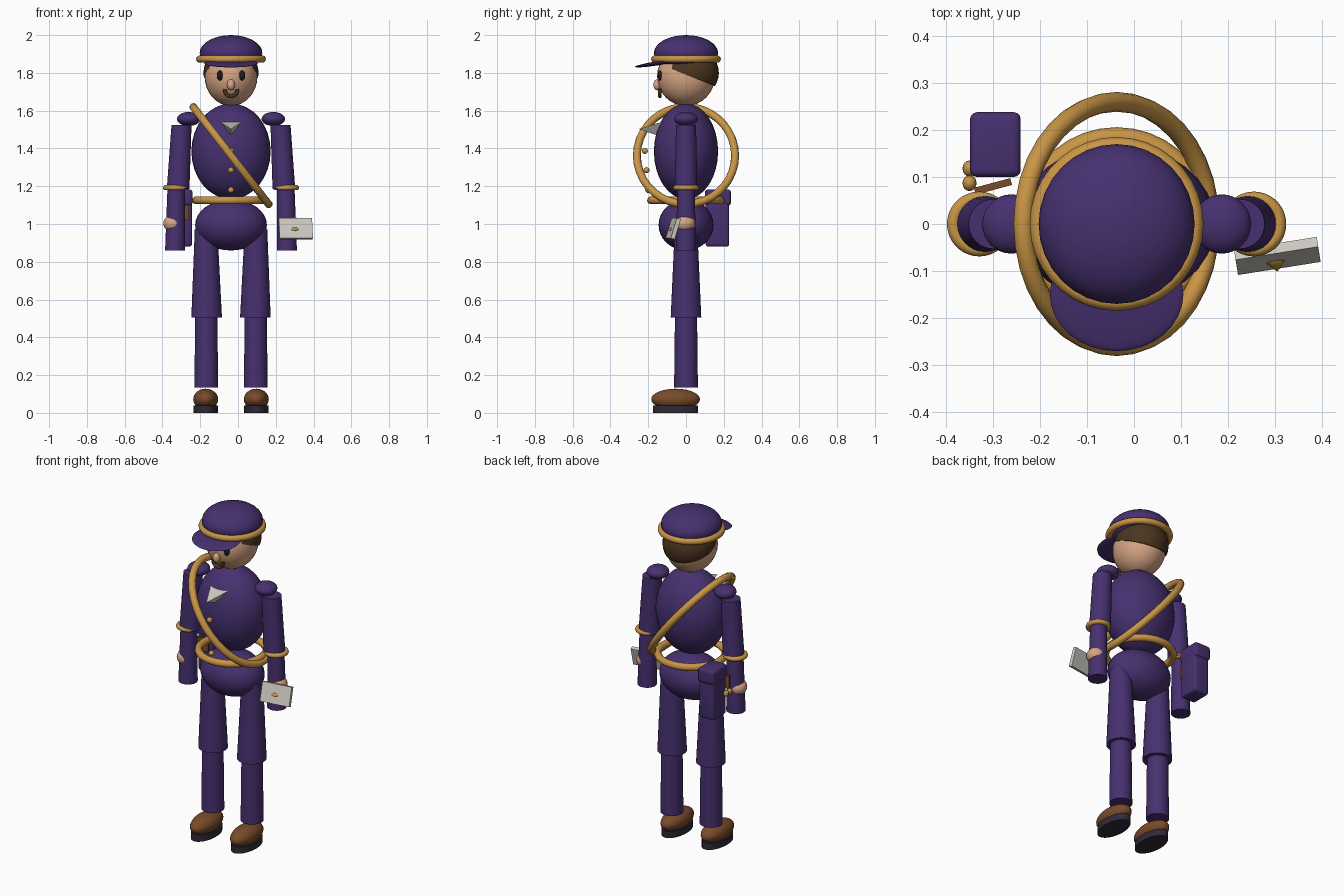
import bpy, bmesh, math
from mathutils import Vector, Matrix

if "Cube" in bpy.data.objects:
    bpy.data.objects.remove(bpy.data.objects["Cube"])

CX = -0.037  # body centre line


def material(name, col):
    m = bpy.data.materials.new(name)
    m.diffuse_color = (*col, 1)
    m.use_nodes = True
    m.node_tree.nodes["Principled BSDF"].inputs["Base Color"].default_value = m.diffuse_color
    return m


PURPLE = material("uniform purple", (0.062, 0.030, 0.160))
GOLD = material("gold trim", (0.58, 0.30, 0.060))
SKIN = material("skin", (0.68, 0.38, 0.23))
HAIR = material("dark brown hair", (0.070, 0.035, 0.014))
LEATHER = material("brown leather", (0.19, 0.070, 0.022))
SOLE = material("dark sole", (0.030, 0.022, 0.040))
PAPER = material("paper", (0.62, 0.60, 0.55))
BLACK = material("eye black", (0.012, 0.010, 0.012))


def finish(name, bm, mat, smooth=True):
    bmesh.ops.recalc_face_normals(bm, faces=bm.faces)
    me = bpy.data.meshes.new(name)
    bm.to_mesh(me)
    bm.free()
    me.materials.append(mat)
    ob = bpy.data.objects.new(name, me)
    bpy.context.collection.objects.link(ob)
    if smooth:
        bpy.context.view_layer.objects.active = ob
        ob.select_set(True)
        bpy.ops.object.shade_smooth_by_angle(angle=math.radians(40))
        ob.select_set(False)
    return ob


def ellipsoid(name, loc, radii, mat, tilt=0, cut=None, seg=32):
    bm = bmesh.new()
    m = Matrix.Translation(loc) @ Matrix.Rotation(tilt, 4, 'X') @ Matrix.Diagonal((*radii, 1))
    bmesh.ops.create_uvsphere(bm, u_segments=seg, v_segments=seg // 2, radius=1, matrix=m)
    if cut:  # keep the side the plane normal points to
        bmesh.ops.bisect_plane(bm, geom=bm.verts[:] + bm.edges[:] + bm.faces[:],
                               plane_co=cut[0], plane_no=cut[1], clear_inner=True)
        bmesh.ops.holes_fill(bm, edges=[e for e in bm.edges if e.is_boundary])
    return finish(name, bm, mat)


def limb(name, top, bottom, r_top, r_bottom, mat, sy=1.0, seg=32):
    """Tapered round tube between two points."""
    bm = bmesh.new()
    rings = []
    for p, r in ((top, r_top), (bottom, r_bottom)):
        rings.append([bm.verts.new((p[0] + r * math.cos(a), p[1] + r * sy * math.sin(a), p[2]))
                      for a in (2 * math.pi * i / seg for i in range(seg))])
    for i in range(seg):
        j = (i + 1) % seg
        bm.faces.new((rings[0][i], rings[0][j], rings[1][j], rings[1][i]))
    bm.faces.new(rings[0])
    bm.faces.new(rings[1])
    return finish(name, bm, mat)


def ring(name, centre, u, v, tube, mat, a0=0.0, a1=2 * math.pi, seg=36, sides=10):
    """Round tube swept along an ellipse (or an arc of one) with half axes u, v."""
    c, u, v = Vector(centre), Vector(u), Vector(v)
    n = u.cross(v).normalized()
    closed = a1 - a0 > 6.28
    bm = bmesh.new()
    loops = []
    for i in range(seg if closed else seg + 1):
        a = a0 + (a1 - a0) * i / seg
        p = c + u * math.cos(a) + v * math.sin(a)
        out = (v * math.cos(a) - u * math.sin(a)).normalized().cross(n)
        loops.append([bm.verts.new(p + tube * (out * math.cos(b) + n * math.sin(b)))
                      for b in (2 * math.pi * k / sides for k in range(sides))])
    for i in range(seg):
        s, t = loops[i], loops[(i + 1) % len(loops)]
        for k in range(sides):
            l = (k + 1) % sides
            bm.faces.new((s[k], s[l], t[l], t[k]))
    if not closed:
        bm.faces.new(loops[0])
        bm.faces.new(loops[-1])
    return finish(name, bm, mat)


def box(name, loc, size, mat, rx=0, rz=0, bevel=0):
    bm = bmesh.new()
    m = (Matrix.Translation(loc) @ Matrix.Rotation(rz, 4, 'Z') @ Matrix.Rotation(rx, 4, 'X')
         @ Matrix.Diagonal((*size, 1)))
    bmesh.ops.create_cube(bm, size=1, matrix=m)
    if bevel:
        bmesh.ops.bevel(bm, geom=bm.edges[:], offset=bevel, segments=3, affect='EDGES', profile=0.5)
    return finish(name, bm, mat, smooth=bool(bevel))


# Torso, hips and trim
ellipsoid("torso", (CX, 0, 1.385), (0.21, 0.17, 0.253), PURPLE)
ellipsoid("hips", (CX, 0, 0.995), (0.19, 0.145, 0.135), PURPLE)
ring("belt", (CX, 0, 1.125), (0.185, 0, 0), (0, 0.185, 0), 0.021, GOLD)
ring("sash", (CX, 0, 1.362), (-0.199, 0, 0.257), (0, 0.26, 0), 0.021, GOLD)
for i, (y, z) in enumerate(((-0.218, 1.387), (-0.209, 1.285), (-0.20, 1.18))):
    ellipsoid(f"button_{i + 1}", (CX, y, z), (0.016, 0.016, 0.016), GOLD, seg=16)

# Pointed three-sided neckerchief
bm = bmesh.new()
tri = [bm.verts.new(p) for p in ((CX - 0.064, -0.115, 1.545), (CX + 0.064, -0.115, 1.545),
                                 (CX, -0.135, 1.463))]
tip = bm.verts.new((CX, -0.25, 1.503))
bm.faces.new(tri)
for i in range(3):
    bm.faces.new((tri[i], tri[(i + 1) % 3], tip))
finish("neckerchief", bm, PAPER, smooth=False)

# Head, hair and face
ellipsoid("head", (CX, 0, 1.782), (0.14, 0.153, 0.157), SKIN)
ellipsoid("hair", (CX, 0.017, 1.80), (0.146, 0.157, 0.14), HAIR,
          cut=((CX, 0.0, 1.79), (0, 0.37, 0.93)))
for s, side in ((-1, "right"), (1, "left")):
    ellipsoid(f"{side}_eye", (CX + s * 0.058, -0.137, 1.786), (0.017, 0.013, 0.027), BLACK, seg=16)
ellipsoid("nose", (CX, -0.152, 1.737), (0.021, 0.021, 0.029), SKIN, seg=20)
ring("moustache", (CX, -0.138, 1.706), (0.032, 0, 0), (0, 0, -0.03), 0.010, HAIR,
     a0=-0.25, a1=math.pi + 0.25, seg=18)

# Cap
ellipsoid("cap_crown", (CX, 0, 1.905), (0.166, 0.17, 0.095), PURPLE)
ring("cap_band", (CX, 0, 1.873), (0.166, 0, 0), (0, 0.166, 0), 0.019, GOLD)
ellipsoid("cap_brim", (CX, -0.15, 1.851), (0.142, 0.122, 0.011), PURPLE, tilt=math.radians(9))

for s, side in ((-1, "right"), (1, "left")):
    def at(x, y, z):
        return (CX + s * x, y, z)
    # Arms
    ellipsoid(f"{side}_shoulder", at(0.224, 0, 1.556), (0.062, 0.063, 0.037), PURPLE)
    limb(f"{side}_upper_arm", at(0.262, 0, 1.525), at(0.280, 0, 1.185), 0.053, 0.060, PURPLE)
    limb(f"{side}_forearm", at(0.290, 0, 1.20), at(0.296, 0, 0.86), 0.046, 0.053, PURPLE)
    ring(f"{side}_cuff", at(0.292, 0, 1.192), (0.055, 0, 0), (0, 0.055, 0), 0.014, GOLD)
    ellipsoid(f"{side}_hand", at(0.308, -0.003, 1.003), (0.050, 0.052, 0.046), SKIN, seg=24)
    # Legs
    limb(f"{side}_thigh", at(0.132, 0, 0.97), at(0.129, 0, 0.505), 0.060, 0.081, PURPLE)
    limb(f"{side}_shin", at(0.131, 0, 0.56), at(0.131, 0, 0.135), 0.058, 0.063, PURPLE)
    # Shoes
    ellipsoid(f"{side}_shoe", at(0.134, -0.055, 0.072), (0.066, 0.129, 0.056), LEATHER)
    limb(f"{side}_sole", at(0.134, -0.055, 0.040), at(0.134, -0.055, 0), 0.064, 0.064, SOLE, sy=1.86)

# Satchel behind the right arm, with flap, clasp and strap tab
box("satchel", (-0.293, 0.166, 1.025), (0.100, 0.125, 0.29), PURPLE, bevel=0.015)
box("satchel_flap", (-0.295, 0.169, 1.14), (0.108, 0.138, 0.085), PURPLE, bevel=0.015)
for y in (0.087, 0.118):
    ellipsoid(f"clasp_{'front' if y < 0.1 else 'back'}", (-0.350, y, 1.01), (0.015, 0.017, 0.018),
              GOLD, seg=16)
box("strap_tab", (-0.300, 0.080, 1.06), (0.08, 0.015, 0.08), LEATHER, rz=math.radians(15))

# Letter in the left hand with a pointed seal
RX, RZ = math.radians(-17), math.radians(9)
box("letter", (0.305, -0.068, 0.975), (0.178, 0.022, 0.112), PAPER, rx=RX, rz=RZ)
bm = bmesh.new()
bmesh.ops.create_cone(bm, cap_ends=True, segments=16, radius1=0.024, radius2=0, depth=0.025,
                      matrix=Matrix.Translation((0.303, -0.089, 0.972)) @ Matrix.Rotation(RZ, 4, 'Z')
                      @ Matrix.Rotation(math.radians(90), 4, 'X') @ Matrix.Diagonal((1, 0.45, 1, 1)))
finish("letter_seal", bm, GOLD)
